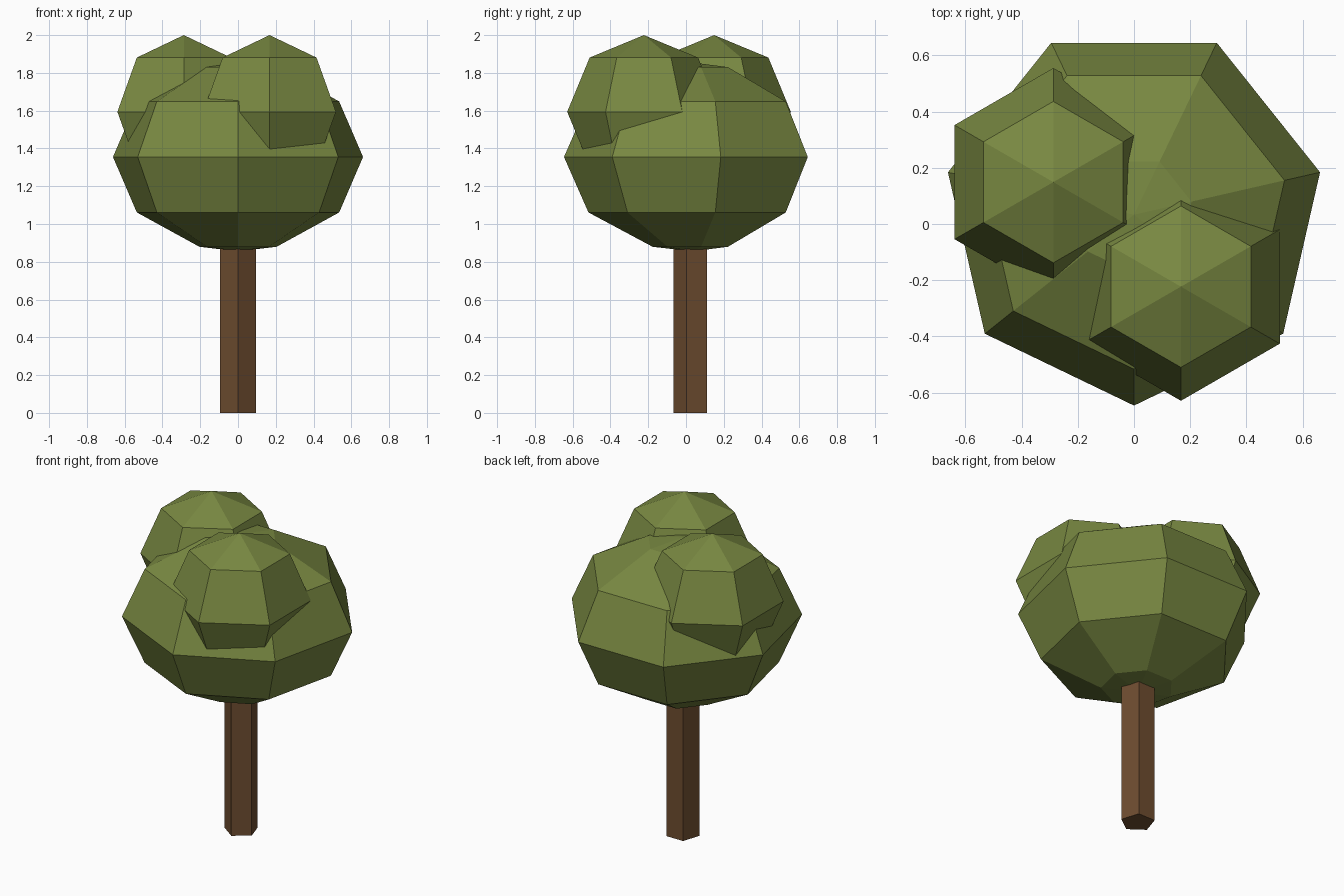
import bpy
import bmesh
from math import sin, cos, pi, radians

cube = bpy.data.objects.get("Cube")
if cube:
    bpy.data.objects.remove(cube, do_unlink=True)


def make_material(name, colour):
    mat = bpy.data.materials.new(name)
    mat.use_nodes = True
    mat.diffuse_color = colour
    mat.node_tree.nodes["Principled BSDF"].inputs["Base Color"].default_value = colour
    return mat


leaf = make_material("leaf green", (0.188, 0.246, 0.053, 1))
bark = make_material("bark brown", (0.155, 0.073, 0.029, 1))


def lathe(name, sides, profile, centre, mat):
    """Spin (radius, height) points into a faceted solid with a corner facing -y."""
    bm = bmesh.new()
    rings = []
    for radius, height in profile:
        count = sides if radius > 0 else 1
        ring = []
        for k in range(count):
            a = 2 * pi * k / sides - pi / 2
            ring.append(bm.verts.new((radius * cos(a), radius * sin(a), height)))
        rings.append(ring)
    for low, high in zip(rings, rings[1:]):
        for k in range(sides):
            n = (k + 1) % sides
            if len(low) == 1:
                bm.faces.new((low[0], high[n], high[k]))
            elif len(high) == 1:
                bm.faces.new((low[k], low[n], high[0]))
            else:
                bm.faces.new((low[k], low[n], high[n], high[k]))
    # Close open ends
    for ring in (rings[0], rings[-1]):
        if len(ring) > 1:
            bm.faces.new(ring)
    bmesh.ops.recalc_face_normals(bm, faces=bm.faces[:])
    mesh = bpy.data.meshes.new(name)
    bm.to_mesh(mesh)
    bm.free()
    mesh.materials.append(mat)
    obj = bpy.data.objects.new(name, mesh)
    obj.location = centre
    bpy.context.collection.objects.link(obj)
    return obj


def leaf_ball(name, sides, latitudes, radius, half_height, centre):
    """Faceted ball with rings at the given latitudes and a point at each pole."""
    profile = [(0, -half_height)]
    for lat in latitudes:
        profile.append((radius * cos(radians(lat)), half_height * sin(radians(lat))))
    profile.append((0, half_height))
    return lathe(name, sides, profile, centre, leaf)


# Trunk
lathe("trunk", 5, [(0.099, 0), (0.099, 0.95)], (0, 0.032, 0), bark)

# Main crown and two smaller clumps
leaf_ball("main_crown", 7, (-72, -36, 0, 36, 72), 0.679, 0.5, (0, 0.033, 1.355))
for name, x, y in (("front_left_clump", 0.167, -0.223), ("back_right_clump", -0.287, 0.149)):
    leaf_ball(name, 6, (-45, 0, 45), 0.406, 0.406, (x, y, 1.594))
